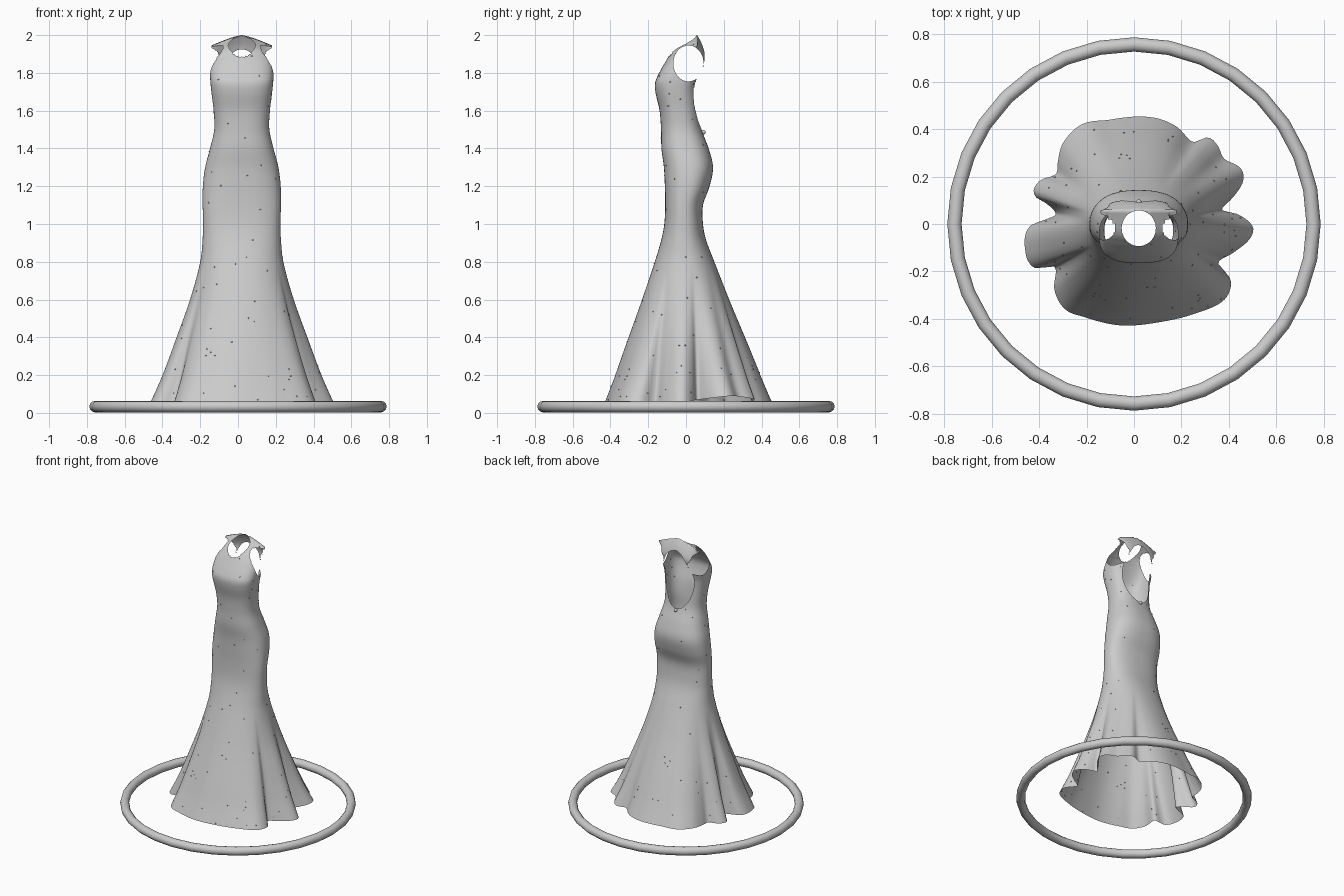
import bpy, bmesh, math, random
from mathutils import Vector

if "Cube" in bpy.data.objects:
    bpy.data.objects.remove(bpy.data.objects["Cube"])
random.seed(4)
CX, SEG, Z0, Z1 = 0.02, 192, 0.06, 2.0

# Dress profile: z, half width, front y, back y, squareness
PROFILE = [
    (0.06, .48, -.425, .44, 2.0), (0.2, .42, -.375, .385, 2.0), (0.4, .347, -.30, .30, 2.0),
    (0.6, .275, -.23, .222, 2.1), (0.8, .22, -.165, .15, 2.2), (0.92, .207, -.13, .105, 2.3),
    (1.0, .205, -.115, .09, 2.4), (1.1, .207, -.11, .09, 2.4), (1.2, .206, -.112, .125, 2.4),
    (1.3, .194, -.117, .143, 2.4), (1.4, .168, -.13, .12, 2.4), (1.5, .146, -.132, .083, 2.4),
    (1.6, .149, -.14, .067, 2.5), (1.7, .161, -.162, .06, 2.6), (1.75, .166, -.163, .066, 2.8),
    (1.8, .168, -.142, .078, 3.0), (1.86, .167, -.108, .098, 3.2), (1.9, .165, -.083, .1, 3.2),
    (1.95, .162, -.04, .085, 3.2), (2.0, .16, .06, .06, 3.2)]

# Hem outline seen from above
HEM = [
    (-.1, .44), (.1, .445), (.18, .41), (.25, .345), (.31, .365), (.35, .335), (.38, .275),
    (.45, .235), (.46, .18), (.42, .115), (.37, .06), (.44, .04), (.5, -.01), (.49, -.06),
    (.42, -.12), (.355, -.165), (.40, -.22), (.41, -.255), (.38, -.32), (.25, -.38), (.1, -.415),
    (-.08, -.425), (-.2, -.395), (-.29, -.36), (-.335, -.28), (-.335, -.18), (-.42, -.185),
    (-.46, -.1), (-.44, -.01), (-.37, .02), (-.33, .04), (-.36, .08), (-.42, .12), (-.40, .18),
    (-.33, .21), (-.32, .27), (-.3, .34), (-.22, .42)]


def smooth_table(rows, t):
    """Cubic interpolation of rows keyed by their first value."""
    k = 0
    while k < len(rows) - 2 and t > rows[k + 1][0]:
        k += 1
    p, q = rows[k], rows[k + 1]
    o, r = rows[max(k - 1, 0)], rows[min(k + 2, len(rows) - 1)]
    h = q[0] - p[0]
    s = (t - p[0]) / h
    out = []
    for c in range(1, len(p)):
        m0 = (q[c] - o[c]) / (q[0] - o[0]) * h
        m1 = (r[c] - p[c]) / (r[0] - p[0]) * h
        out.append((2*s**3 - 3*s*s + 1) * p[c] + (s**3 - 2*s*s + s) * m0
                   + (3*s*s - 2*s**3) * q[c] + (s**3 - s*s) * m1)
    return out


polar = sorted((math.atan2(y, x - CX), math.hypot(x - CX, y)) for x, y in HEM)
turn = 2 * math.pi
polar = ([(a - turn, r) for a, r in polar[-3:]] + polar + [(a + turn, r) for a, r in polar[:3]])


def dress_point(z, ang):
    a, yf, yb, n = smooth_table(PROFILE, z)
    c, s = math.cos(ang), math.sin(ang)
    r = (abs(c)**n + abs(s)**n) ** (-1 / n)
    x, y = a * c * r, (yf + yb) / 2 + (yb - yf) / 2 * s * r
    if z < 0.8:                                   # skirt folds fade out upwards
        w = ((0.8 - z) / (0.8 - Z0)) ** 1.3
        phi = math.atan2(y, x)
        hr = smooth_table(polar, phi)[0] * a / 0.48
        x, y = x + (hr * math.cos(phi) - x) * w, y + (hr * math.sin(phi) - y) * w
        z += 0.03 * math.exp(-((phi - 0.55) / 0.35)**2) * w**4
    if z > 1.75:                                  # shoulders slope down from the neck
        ridge = 2.0 - 0.055 * min(1, abs(x) / 0.16) ** 1.3
        z = 1.75 + (z - 1.75) * (ridge - 1.75) / 0.25
    return Vector((x + CX, y, z))


def cut_hole(bm, ax, centre, radii, keep):
    """Open an elliptical hole, seen along one axis, and round its rim."""
    def rel(p):
        return Vector(((p[ax[0]] - centre[0]) / radii[0], (p[ax[1]] - centre[1]) / radii[1]))
    bm.normal_update()
    gone = [f for f in bm.faces
            if keep(f.calc_center_median(), f.normal) and rel(f.calc_center_median()).length < 1]
    gset = set(gone)
    rim = {v for f in gone for v in f.verts if any(g not in gset for g in v.link_faces)}
    bmesh.ops.delete(bm, geom=gone, context='FACES')
    for v in rim:
        d = rel(v.co)
        if 0.8 < d.length < 1.2:
            d.normalize()
            v.co[ax[0]] = centre[0] + d[0] * radii[0]
            v.co[ax[1]] = centre[1] + d[1] * radii[1]


def finish(bm, name):
    me = bpy.data.meshes.new(name)
    bm.to_mesh(me)
    bm.free()
    me.shade_smooth()
    ob = bpy.data.objects.new(name, me)
    bpy.context.collection.objects.link(ob)
    return ob


# Gown shell
bm = bmesh.new()
heights = [Z0 + (1.5 - Z0) * i / 80 for i in range(80)] + [1.5 + 0.5 * i / 70 for i in range(71)]
rings = [[bm.verts.new(dress_point(z, turn * j / SEG)) for j in range(SEG)] for z in heights]
for lo, hi in zip(rings, rings[1:]):
    for j in range(SEG):
        k = (j + 1) % SEG
        bm.faces.new((lo[j], lo[k], hi[k], hi[j]))
bmesh.ops.remove_doubles(bm, verts=rings[-1], dist=0.0002)

# Neck, open back and arm holes
cut_hole(bm, (0, 1), (CX, -.018), (.072, .075), lambda c, n: c.z > 1.8)
cut_hole(bm, (0, 2), (CX, 1.71), (.115, .215), lambda c, n: c.y > 0.02 and n.y > 0.1)
for side in (-1, 1):
    cut_hole(bm, (1, 2), (.013, 1.85), (.08, .095),
             lambda c, n: (c.x - CX) * side > 0.1 and c.z > 1.7)
bmesh.ops.delete(bm, geom=[v for v in bm.verts if not v.link_faces], context='VERTS')

# Tiny beads scattered over the cloth
bm.faces.ensure_lookup_table()
spots = [f.calc_center_median() for f in random.choices(
    bm.faces, weights=[f.calc_area() for f in bm.faces], k=110)]
finish(bm, "gown")
beads = bmesh.new()
for p in spots:
    made = bmesh.ops.create_icosphere(beads, subdivisions=1, radius=0.004)
    bmesh.ops.translate(beads, verts=made["verts"], vec=p)
finish(beads, "beads")

# Back clasp
bpy.ops.mesh.primitive_uv_sphere_add(segments=12, ring_count=8, radius=0.012,
                                     location=(CX, .092, 1.485))
bpy.context.object.name = "back_clasp"
bpy.ops.object.shade_smooth()

# Floor ring
bpy.ops.mesh.primitive_torus_add(major_segments=32, minor_segments=12, major_radius=0.757,
                                 minor_radius=0.03, location=(0, 0, 0.033))
bpy.context.object.name = "floor_ring"
bpy.ops.object.shade_smooth()
